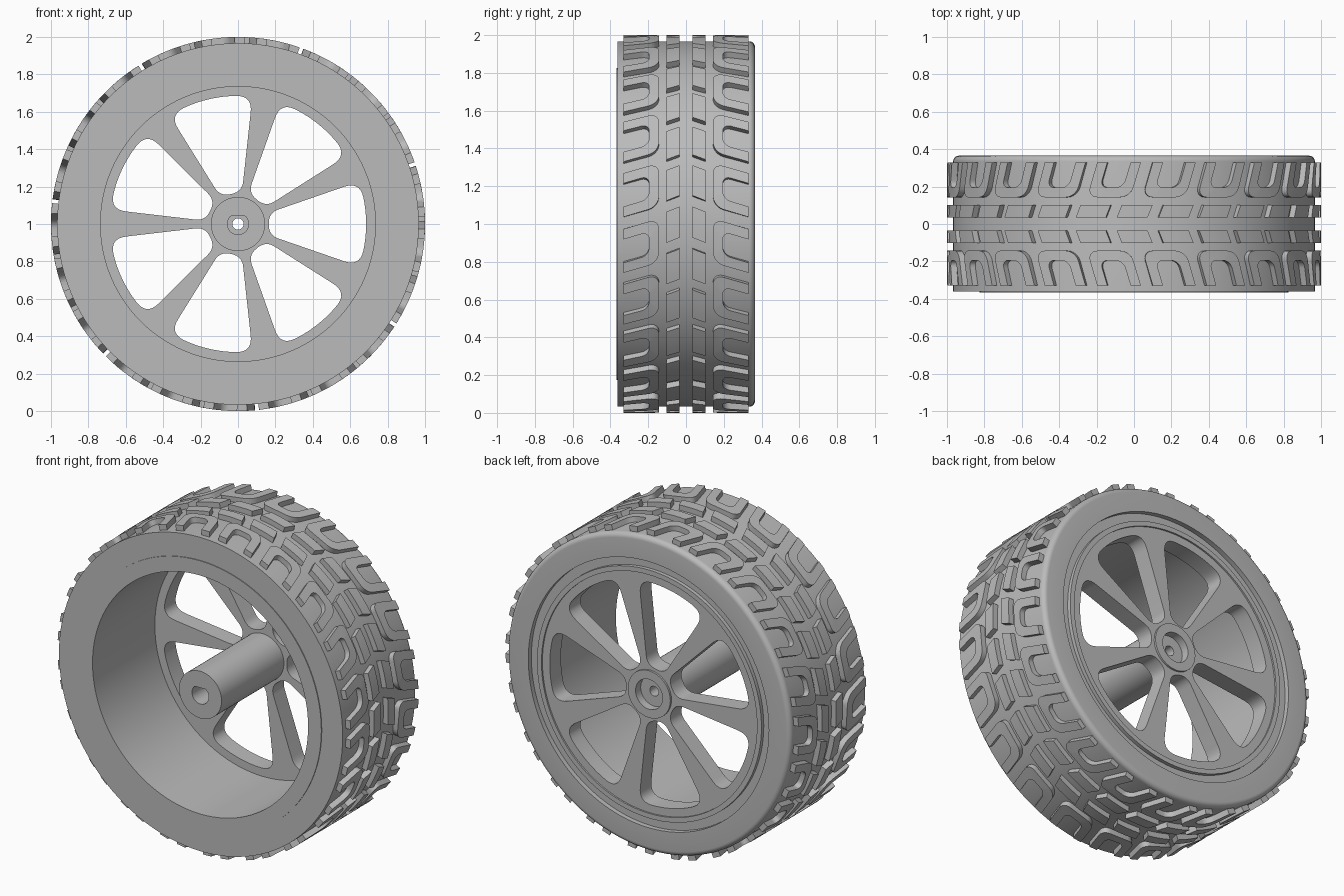
import bpy, bmesh, math
from math import cos, sin, pi, radians
from mathutils import Vector

if "Cube" in bpy.data.objects:
    bpy.data.objects.remove(bpy.data.objects["Cube"])

grey = bpy.data.materials.new("plain_grey")
grey.use_nodes = True
colour = (0.5, 0.5, 0.5, 1)
grey.diffuse_color = colour
grey.node_tree.nodes["Principled BSDF"].inputs["Base Color"].default_value = colour


def add_object(name, mesh):
    mesh.materials.clear()
    mesh.materials.append(grey)
    obj = bpy.data.objects.new(name, mesh)
    bpy.context.collection.objects.link(obj)
    bpy.ops.object.select_all(action='DESELECT')
    obj.select_set(True)
    bpy.context.view_layer.objects.active = obj
    bpy.ops.object.shade_smooth_by_angle(angle=radians(30))
    return obj


def finish(name, bm):
    bmesh.ops.recalc_face_normals(bm, faces=bm.faces)
    mesh = bpy.data.meshes.new(name)
    bm.to_mesh(mesh)
    bm.free()
    return add_object(name, mesh)


def wrap(angle, y, r):
    return (r * cos(angle), y, 1 + r * sin(angle))


def lathe(name, profile, steps=112):
    """Turn a closed (radius, y) profile around the axle."""
    bm = bmesh.new()
    rings = [[bm.verts.new(wrap(2 * pi * i / steps, y, r)) for r, y in profile]
             for i in range(steps)]
    n = len(profile)
    for i in range(steps):
        a, b = rings[i], rings[(i + 1) % steps]
        for j in range(n):
            k = (j + 1) % n
            bm.faces.new((a[j], a[k], b[k], b[j]))
    return finish(name, bm)


def circle(r, n=96):
    return [(r * cos(2 * pi * i / n), r * sin(2 * pi * i / n)) for i in range(n)]


def extrude(name, outlines, y0, y1):
    """Filled outlines in the wheel plane, inner ones become holes."""
    curve = bpy.data.curves.new(name, 'CURVE')
    curve.dimensions = '2D'
    curve.fill_mode = 'BOTH'
    curve.extrude = (y1 - y0) / 2
    for pts in outlines:
        spline = curve.splines.new('POLY')
        spline.points.add(len(pts) - 1)
        for p, (x, z) in zip(spline.points, pts):
            p.co = (x, z, 0, 1)
        spline.use_cyclic_u = True
    temp = bpy.data.objects.new("temp", curve)
    bpy.context.collection.objects.link(temp)
    bpy.context.view_layer.update()
    mesh = bpy.data.meshes.new_from_object(
        temp.evaluated_get(bpy.context.evaluated_depsgraph_get()))
    bpy.data.objects.remove(temp)
    bm = bmesh.new()
    bm.from_mesh(mesh)
    bmesh.ops.remove_doubles(bm, verts=bm.verts, dist=0.0001)
    for v in bm.verts:
        x, z, d = v.co
        v.co = (x, (y0 + y1) / 2 - d, 1 + z)
    return finish(name, bm)


# Tyre carcass: square front edge, rounded back edge
R, BACK, FILLET = 0.967, 0.365, 0.03
rounded = [(R - FILLET + FILLET * cos(a), BACK - FILLET + FILLET * sin(a))
           for a in [i * pi / 12 for i in range(7)]]
lathe("tyre", [(0.8, -0.362), (R, -0.362)] + rounded + [(0.82, BACK), (0.82, 0.33), (0.8, 0.33)])

# Rim barrel with a groove next to the tyre at the back
lathe("rim", [(0.735, -0.367), (0.825, -0.367), (0.825, 0.335), (0.765, 0.335),
              (0.765, 0.358), (0.735, 0.358)])


# Spoke disc with rounded windows
def bend(a, corner, b, d, n=8):
    """Round a corner, starting d away from it on either side."""
    a, c, b = Vector(a), Vector(corner), Vector(b)
    p = c + (a - c).normalized() * min(d, (a - c).length)
    q = c + (b - c).normalized() * min(d, (b - c).length)
    return [tuple(p * (1 - t) ** 2 + c * 2 * t * (1 - t) + q * t * t)
            for t in [i / n for i in range(n + 1)]]


def polar(r, deg):
    return (r * cos(radians(deg)), r * sin(radians(deg)))


SPOKES = 7
r_out, r_in = 0.685, 0.165
arc = [polar(r_out, -12 + 2 * i) for i in range(13)]
out_lo, out_hi = polar(r_out + 0.005, -19.3), polar(r_out + 0.005, 19.3)
in_lo, in_hi = polar(r_in + 0.01, -20), polar(r_in + 0.01, 20)
window = (arc + bend(arc[-1], out_hi, in_hi, 0.09) + bend(out_hi, in_hi, in_lo, 0.055)
          + bend(in_hi, in_lo, out_lo, 0.055) + bend(in_lo, out_lo, arc[0], 0.09)[:-1])


def turned(pts, a):
    return [(x * cos(a) - z * sin(a), x * sin(a) + z * cos(a)) for x, z in pts]


windows = [turned(window, pi + (k + 0.5) * 2 * pi / SPOKES) for k in range(SPOKES)]
extrude("spokes", [circle(0.74, 112), circle(0.12)] + windows, 0.24, 0.348)

# Hub: flatted socket in front, through hole, round recess at the back
socket = [(x, min(z, 0.043)) for x, z in circle(0.057, 40)]
hub = circle(0.145, 48)
extrude("hub_front", [hub, socket], -0.367, -0.1)
extrude("hub_middle", [hub, circle(0.03, 32)], -0.1, 0.31)
extrude("hub_back", [hub, circle(0.092, 40)], 0.31, 0.36)


# Tread blocks, each a strip between two rails of (arc length, distance from middle)
def strip(bm, rail_a, rail_b, start, side, slope, edge):
    rows = []
    for pair in zip(rail_a, rail_b):
        rows.append([bm.verts.new(wrap(start + u + slope * (edge - v), side * v, r))
                     for (u, v), radii in zip(pair, ((0.955, 1.0), (1.0, 0.955)))
                     for r in radii])
    for p, q in zip(rows, rows[1:]):
        for j in range(4):
            k = (j + 1) % 4
            bm.faces.new((p[j], p[k], q[k], q[j]))
    bm.faces.new(rows[0])
    bm.faces.new(rows[-1])


def u_rail(inset, end, radius, width=0.235, edge=0.33, n=6):
    """Half of a U with a rounded corner, mirrored across its middle."""
    half = [(inset, edge)]
    for i in range(n + 1):
        a = pi / 2 * i / n
        half.append((inset + radius * (1 - cos(a)), end + radius * (1 - sin(a))))
    return half + [(width - u, v) for u, v in reversed(half)]


outer, inner = u_rail(0, 0.143, 0.055), u_rail(0.055, 0.195, 0.04)
low = [(0.165 * i / 4, 0.035) for i in range(5)]
high = [(u, 0.102) for u, v in low]

shoulder, centre = bmesh.new(), bmesh.new()
for side in (-1, 1):
    for i in range(21):
        strip(shoulder, outer, inner, radians(19.3) + 2 * pi * i / 21, side, 0.3, 0.33)
    for i in range(28):
        strip(centre, low, high, radians(20) + 2 * pi * i / 28, side, 0.4, 0.102)
finish("shoulder_tread", shoulder)
finish("centre_tread", centre)
